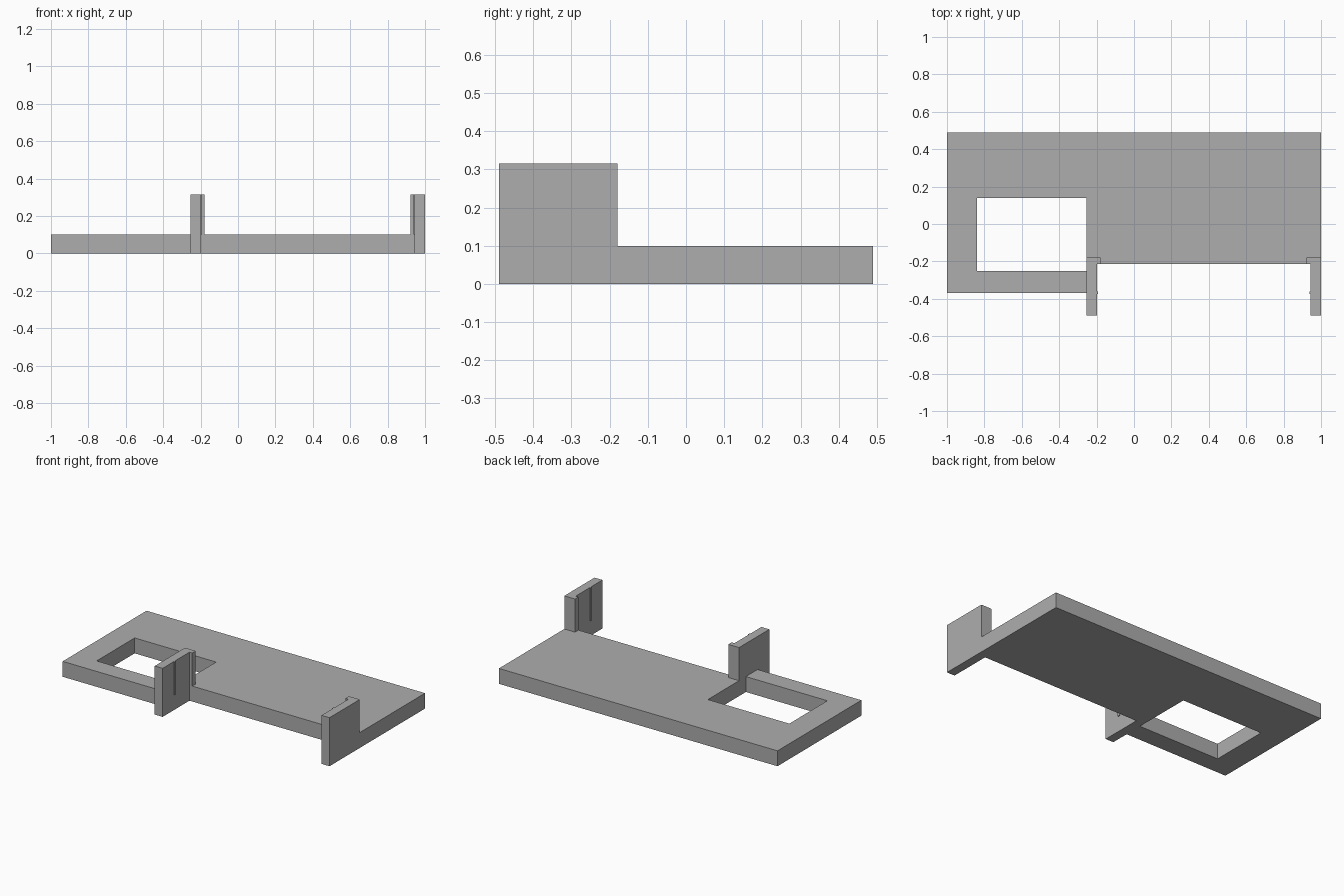
import bpy
import bmesh
from mathutils import Vector

if "Cube" in bpy.data.objects:
    bpy.data.objects.remove(bpy.data.objects["Cube"], do_unlink=True)

# Single plain grey
GREY = (0.42, 0.42, 0.42, 1.0)
grey = bpy.data.materials.new("plain_grey")
grey.use_nodes = True
grey.diffuse_color = GREY
grey.node_tree.nodes["Principled BSDF"].inputs["Base Color"].default_value = GREY

PLATE_TOP = 0.10
WALL_TOP = 0.315
PLATE_FRONT = -0.215
WALL_FRONT, WALL_BACK = -0.49, -0.18


def extrude_profile(name, points, offset):
    """Extrude a closed 3D outline along an offset into a solid."""
    bm = bmesh.new()
    face = bm.faces.new([bm.verts.new(p) for p in points])
    result = bmesh.ops.extrude_face_region(bm, geom=[face], use_keep_orig=True)
    moved = [g for g in result["geom"] if isinstance(g, bmesh.types.BMVert)]
    bmesh.ops.translate(bm, verts=moved, vec=Vector(offset))
    bmesh.ops.recalc_face_normals(bm, faces=bm.faces)
    mesh = bpy.data.meshes.new(name)
    bm.to_mesh(mesh)
    bm.free()
    mesh.materials.append(grey)
    obj = bpy.data.objects.new(name, mesh)
    bpy.context.collection.objects.link(obj)
    return obj


def box(name, x0, x1, y0, y1, z0, z1):
    outline = [(x0, y0, z0), (x1, y0, z0), (x1, y1, z0), (x0, y1, z0)]
    return extrude_profile(name, outline, (0, 0, z1 - z0))


# Base plate with a side arm wrapping around the opening
plate = [(-1, 0.49), (1, 0.49), (1, PLATE_FRONT), (-0.255, PLATE_FRONT),
         (-0.255, 0.14), (-0.84, 0.14), (-0.84, -0.25), (-0.255, -0.25),
         (-0.255, -0.37), (-1, -0.37)]
extrude_profile("base_plate", [(x, y, 0) for x, y in plate], (0, 0, PLATE_TOP))

# Side profile of the upright walls, notched to sit on the plate edge
wall = [(WALL_FRONT, 0), (PLATE_FRONT, 0), (PLATE_FRONT, PLATE_TOP),
        (WALL_BACK, PLATE_TOP), (WALL_BACK, WALL_TOP), (WALL_FRONT, WALL_TOP)]

# Facing pair of walls, each with a back lip and a thin guide rib
for side, outer, inward in (("right", -0.255, 1), ("left", 1.0, -1)):
    inner = outer + inward * 0.057
    extrude_profile(side + "_wall", [(outer, y, z) for y, z in wall],
                    (inner - outer, 0, 0))
    box(side + "_wall_lip", inner, inner + inward * 0.02,
        PLATE_FRONT, WALL_BACK, PLATE_TOP, WALL_TOP)
    box(side + "_wall_rib", inner, inner + inward * 0.006,
        -0.375, -0.36, PLATE_TOP, WALL_TOP)
